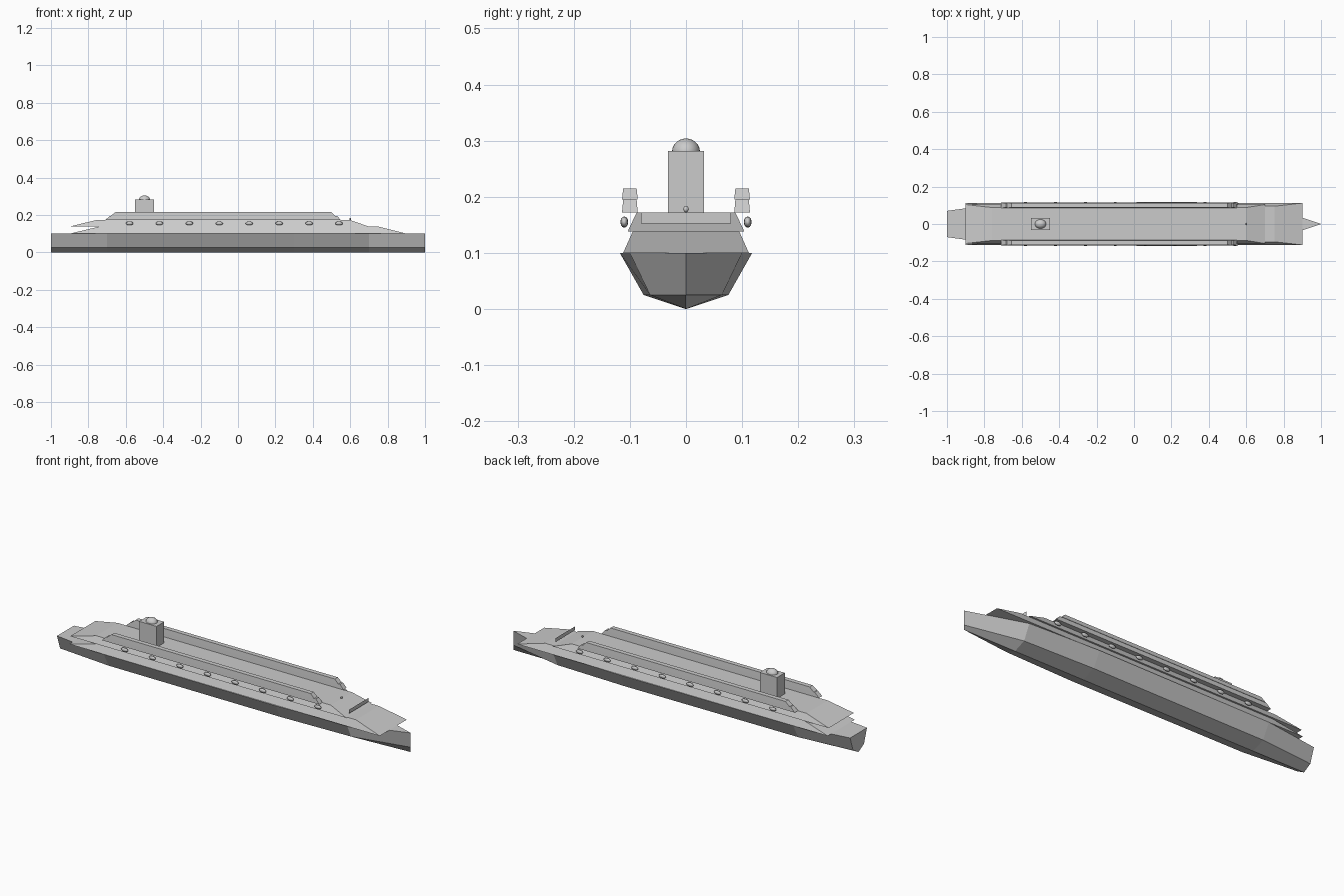
import bpy, bmesh

cube = bpy.data.objects.get("Cube")
if cube:
    bpy.data.objects.remove(cube, do_unlink=True)

grey = bpy.data.materials.new("hull_grey")
grey.use_nodes = True
COLOUR = (0.6, 0.6, 0.6, 1)
grey.diffuse_color = COLOUR
grey.node_tree.nodes["Principled BSDF"].inputs["Base Color"].default_value = COLOUR


def finish(name, bm, smooth=False):
    """Turn a bmesh into a named grey object."""
    bmesh.ops.recalc_face_normals(bm, faces=bm.faces)
    for f in bm.faces:
        f.smooth = smooth
    mesh = bpy.data.meshes.new(name)
    bm.to_mesh(mesh)
    bm.free()
    mesh.materials.append(grey)
    obj = bpy.data.objects.new(name, mesh)
    bpy.context.collection.objects.link(obj)
    return obj


def loft(name, rings):
    """Join closed rings of points and cap both ends."""
    bm = bmesh.new()
    loops = [[bm.verts.new(p) for p in ring] for ring in rings]
    count = len(loops[0])
    for a, b in zip(loops, loops[1:]):
        for i in range(count):
            j = (i + 1) % count
            bm.faces.new((a[i], a[j], b[j], b[i]))
    bm.faces.new(loops[0])
    bm.faces.new(loops[-1])
    bmesh.ops.remove_doubles(bm, verts=bm.verts, dist=0.0001)
    bmesh.ops.dissolve_degenerate(bm, edges=bm.edges, dist=0.0001)
    return finish(name, bm)


def rect(x0, x1, y0, y1, z):
    return [(x0, y0, z), (x1, y0, z), (x1, y1, z), (x0, y1, z)]


def ball(name, centre, radii, segments=16):
    bm = bmesh.new()
    bmesh.ops.create_uvsphere(bm, u_segments=segments, v_segments=segments // 2, radius=1)
    bmesh.ops.scale(bm, vec=radii, verts=bm.verts)
    bmesh.ops.translate(bm, vec=centre, verts=bm.verts)
    return finish(name, bm, True)


# Hull: V-bottomed sections from the stern to the pointed bow
sections = [(-1, 0.07), (-0.7, 0.112), (0.3, 0.118), (0.7, 0.1), (1, 0.0004)]
loft("hull", [[(x, -w, 0.1), (x, -0.64 * w, 0.025), (x, 0, 0),
               (x, 0.64 * w, 0.025), (x, w, 0.1)] for x, w in sections])

# Two sloping deck tiers
loft("lower_deck", [rect(-0.9, 0.9, -0.112, 0.112, 0.1),
                    rect(-0.74, 0.75, -0.095, 0.095, 0.138)])
loft("main_deck", [rect(-0.9, 0.7, -0.104, 0.104, 0.138),
                   rect(-0.76, 0.6, -0.088, 0.088, 0.172)])

# Cabin rows and lifeboats along both sides
for side, label in ((1, "left"), (-1, "right")):
    for name, x0, x1, z0, z1 in (("lower_cabins", -0.71, 0.55, 0.172, 0.195),
                                 ("upper_cabins", -0.68, 0.52, 0.195, 0.215)):
        loft(f"{label}_{name}", [
            rect(x0, x1, side * 0.086, side * 0.114, z0),
            rect(x0 + 0.025, x1 - 0.02, side * 0.088, side * 0.112, z1)])
    for i in range(8):
        ball(f"{label}_lifeboat_{i + 1}", (-0.58 + i * 0.16, side * 0.11, 0.155),
             (0.02, 0.007, 0.01), 12)

# Thin wind screen ahead of the main deck
bm = bmesh.new()
bm.faces.new([bm.verts.new(p) for p in ((0.7, -0.08, 0.152), (0.7, 0.08, 0.152),
                                        (0.7, 0.08, 0.172), (0.7, -0.08, 0.172))])
finish("wind_screen", bm)

# Funnel with dome, and a small bow lamp
loft("funnel", [rect(-0.55, -0.45, -0.032, 0.032, z) for z in (0.165, 0.282)])
ball("funnel_dome", (-0.5, 0, 0.28), (0.03, 0.025, 0.024), 24)
ball("bow_lamp", (0.6, 0, 0.178), (0.005, 0.005, 0.006), 8)
